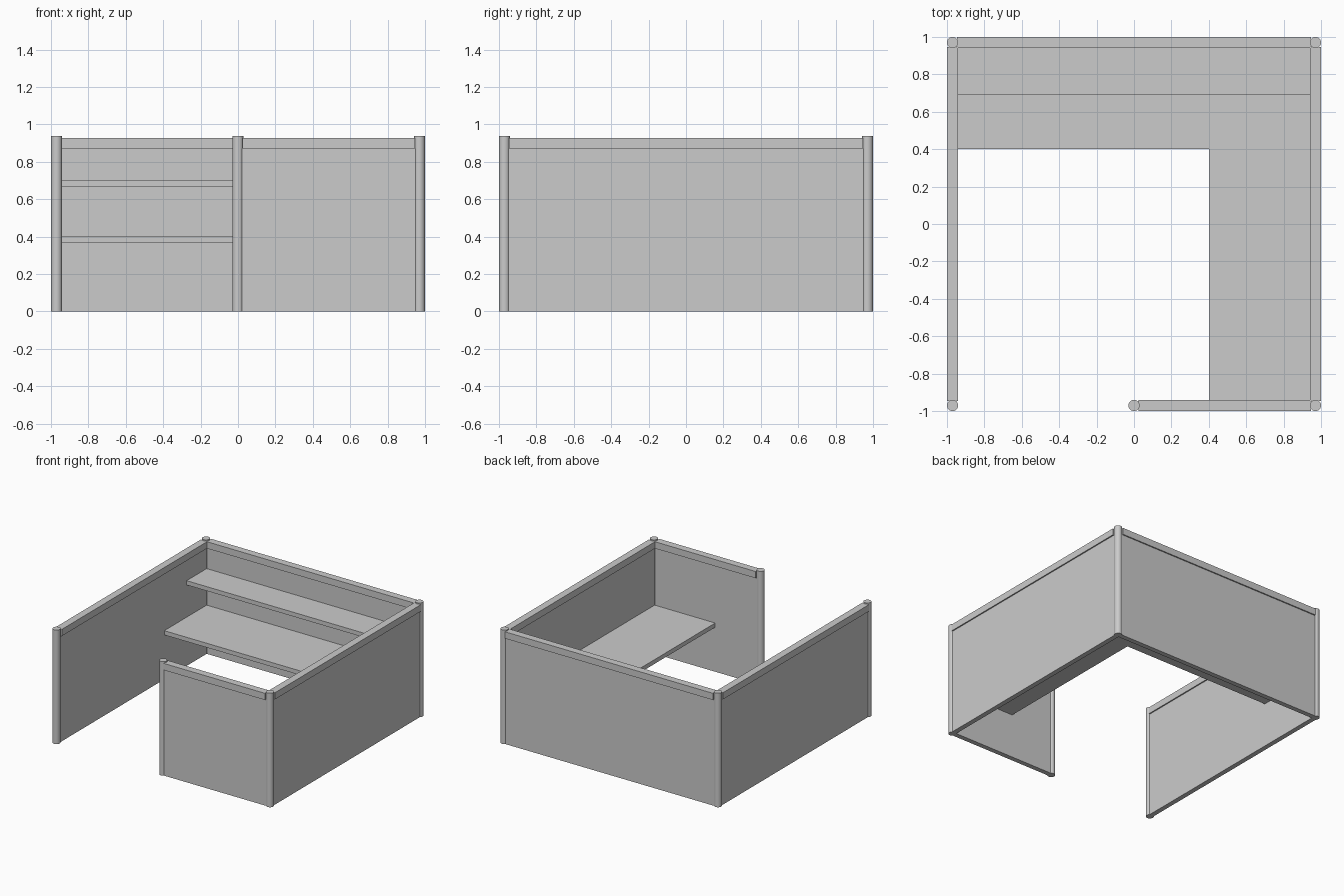
import bpy, bmesh
from mathutils import Vector

if "Cube" in bpy.data.objects:
    bpy.data.objects.remove(bpy.data.objects["Cube"])

P = 0.97        # post centre line
R = 0.03        # post radius
POST_H = 0.937
RAIL_LO, RAIL_HI = 0.872, 0.927


def prism(name, outline, z0, z1):
    """Extrude a flat outline from z0 up to z1."""
    bm = bmesh.new()
    face = bm.faces.new([bm.verts.new((x, y, z0)) for x, y in outline])
    ext = bmesh.ops.extrude_face_region(bm, geom=[face])
    verts = [v for v in ext["geom"] if isinstance(v, bmesh.types.BMVert)]
    bmesh.ops.translate(bm, verts=verts, vec=(0, 0, z1 - z0))
    bmesh.ops.recalc_face_normals(bm, faces=bm.faces[:])
    mesh = bpy.data.meshes.new(name)
    bm.to_mesh(mesh)
    bm.free()
    obj = bpy.data.objects.new(name, mesh)
    bpy.context.collection.objects.link(obj)
    return obj


def strip(name, a, b, half, inset, z0, z1):
    """Box following the line a-b, shortened by inset at both ends."""
    a, b = Vector(a), Vector(b)
    d = (b - a).normalized()
    n = Vector((-d.y, d.x)) * half
    a, b = a + d * inset, b - d * inset
    return prism(name, [a - n, b - n, b + n, a + n], z0, z1)


def post(name, x, y):
    bpy.ops.mesh.primitive_cylinder_add(vertices=24, radius=R, depth=POST_H,
                                        location=(x, y, POST_H / 2))
    bpy.context.object.name = name
    bpy.ops.object.shade_smooth_by_angle()


corners = {
    "front_left": (-P, -P),
    "back_left": (-P, P),
    "back_right": (P, P),
    "front_right": (P, -P),
    "front_middle": (0, -P),
}

# Round posts
for name, (x, y) in corners.items():
    post(name + "_post", x, y)

# Partition walls with a slightly wider top rail, running from post to post
names = list(corners)
for wall, start, end in zip(("left", "back", "right", "front"), names, names[1:]):
    a, b = corners[start], corners[end]
    strip(wall + "_panel", a, b, 0.02, 0.01, 0, RAIL_LO)
    strip(wall + "_top_rail", a, b, R, 0.025, RAIL_LO, RAIL_HI)

# L-shaped desk top
e = 0.95
prism("desk_top", [(-e, 0.4), (0.4, 0.4), (0.4, -e), (e, -e), (e, e), (-e, e)],
      0.365, 0.40)

# Shelf along the back wall
prism("back_shelf", [(-e, 0.69), (e, 0.69), (e, e), (-e, e)], 0.665, 0.70)
